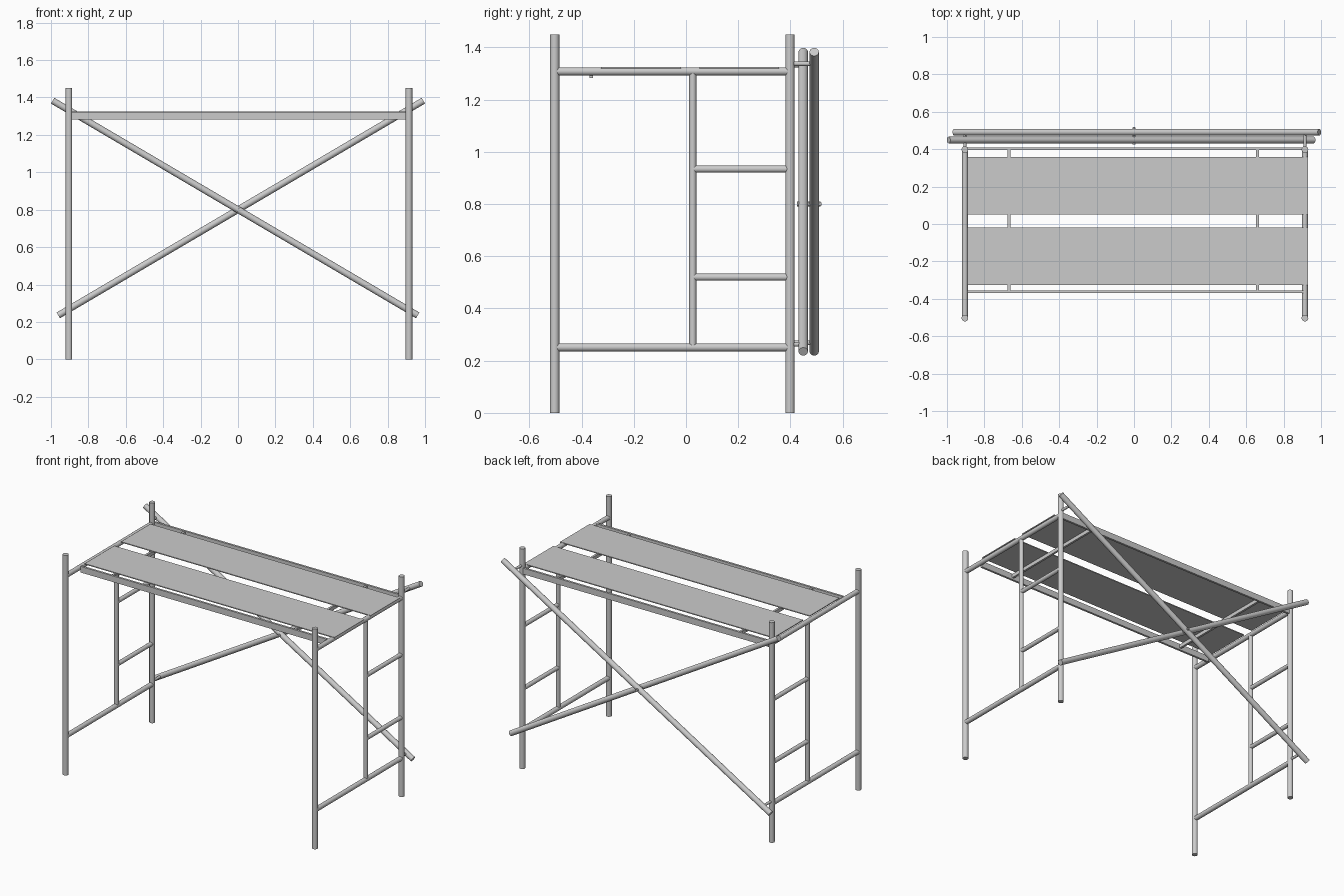
import bpy
from mathutils import Vector

if "Cube" in bpy.data.objects:
    bpy.data.objects.remove(bpy.data.objects["Cube"])


def tube(name, a, b, r, sides=24):
    """Capped round bar from point a to point b."""
    a, b = Vector(a), Vector(b)
    d = b - a
    bpy.ops.mesh.primitive_cylinder_add(vertices=sides, radius=r, depth=d.length,
                                        location=(a + b) / 2)
    o = bpy.context.object
    o.name = name
    o.rotation_euler = d.to_track_quat('Z', 'Y').to_euler()
    bpy.ops.object.shade_smooth_by_angle()
    return o


def box(name, x, y, z):
    """Box from (min, max) pairs per axis."""
    bpy.ops.mesh.primitive_cube_add(size=1, location=[sum(p) / 2 for p in (x, y, z)])
    o = bpy.context.object
    o.name = name
    o.scale = [p[1] - p[0] for p in (x, y, z)]
    return o


FRONT, BACK, MID = -0.503, 0.398, 0.026
LEFT, RIGHT = -0.904, 0.914
TOP, LOW = 1.308, 0.251
NEAR, FAR = 0.449, 0.491      # brace planes
SLOPE, CROSS = 0.588, 0.80

# Two ladder end frames
for side, x in (("left", LEFT), ("right", RIGHT)):
    for n, y in (("front", FRONT), ("back", BACK)):
        tube(f"{side}_{n}_post", (x, y, 0), (x, y, 1.45), 0.0178)
    for n, z in (("top", TOP), ("bottom", LOW)):
        tube(f"{side}_{n}_bar", (x, FRONT, z), (x, BACK, z), 0.0155)
    tube(f"{side}_ladder_upright", (x, MID, LOW), (x, MID, TOP), 0.0137)
    for i, z in enumerate((0.52, 0.934)):
        tube(f"{side}_rung_{i + 1}", (x, MID, z), (x, BACK, z), 0.0137)

# Crossed back braces with pins at the posts
for n, y, s in (("inner", NEAR, -1), ("outer", FAR, 1)):
    x0, x1 = (-0.991, 0.961) if s < 0 else (-0.961, 0.991)
    tube(f"{n}_brace", (x0, y, CROSS + s * SLOPE * x0),
         (x1, y, CROSS + s * SLOPE * x1), 0.0178)
    for side, x in (("left", LEFT), ("right", RIGHT)):
        z = CROSS + s * SLOPE * x
        tube(f"{n}_brace_{side}_pin", (x, BACK, z), (x, y - 0.012, z), 0.0085, 16)

# Centre bolt where the braces cross
tube("centre_bolt", (0, 0.426, CROSS), (0, 0.519, CROSS), 0.0055, 16)
for i, (a, b) in enumerate(((0.426, 0.437), (0.467, 0.474), (0.506, 0.516))):
    tube(f"centre_nut_{i + 1}", (0, a, CROSS), (0, b, CROSS), 0.0095, 6)

# Platform: two thin planks, side rails and cross supports
for n, y in (("back", (0.052, 0.357)), ("front", (-0.326, -0.019))):
    box(f"{n}_plank", (-0.889, 0.931), y, (1.319, 1.325))
for n, y in (("back", 0.402), ("front", -0.363)):
    box(f"{n}_side_rail", (-0.889, 0.905), (y - 0.007, y + 0.007), (1.283, 1.323))
for i, x in enumerate((-0.668, 0.66)):
    box(f"cross_support_{i + 1}", (x - 0.007, x + 0.007), (-0.363, 0.402), (1.295, 1.319))
